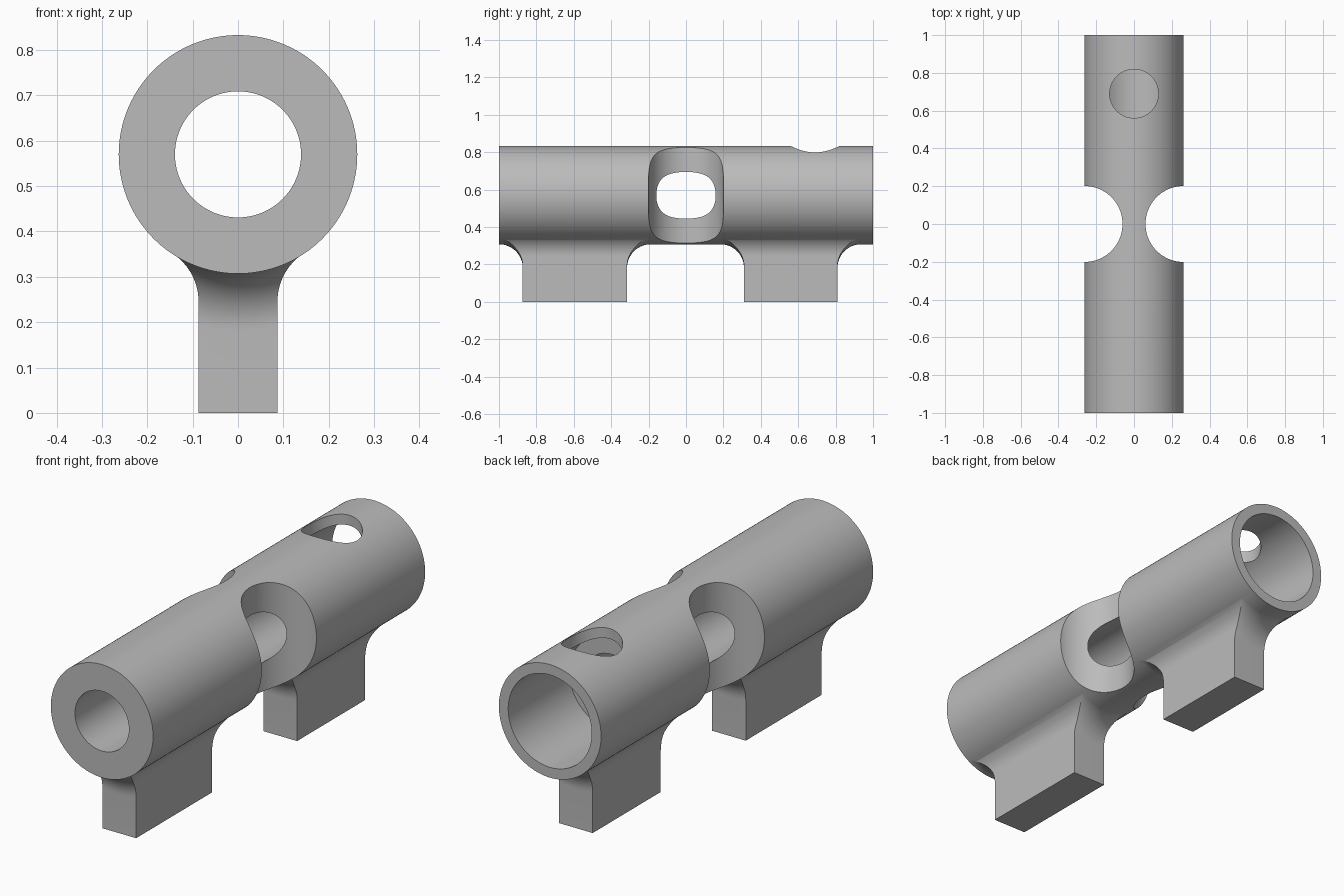
import bpy, bmesh, math
from mathutils import Vector, Matrix

cube = bpy.data.objects.get("Cube")
if cube:
    bpy.data.objects.remove(cube, do_unlink=True)

AXIS_Z, TUBE_R, BORE_R, WIDE_R = 0.57, 0.263, 0.139, 0.215
LEG_HALF, FILLET = 0.087, 0.126
SINK_R = TUBE_R - 0.001      # fillets dip slightly into the tube

grey = bpy.data.materials.new("grey")
grey.use_nodes = True
colour = (0.5, 0.5, 0.5, 1)
grey.diffuse_color = colour
grey.node_tree.nodes["Principled BSDF"].inputs["Base Color"].default_value = colour


def finish(name, bm):
    bmesh.ops.remove_doubles(bm, verts=bm.verts, dist=1e-5)
    bmesh.ops.recalc_face_normals(bm, faces=bm.faces)
    mesh = bpy.data.meshes.new(name)
    bm.to_mesh(mesh)
    bm.free()
    mesh.materials.append(grey)
    obj = bpy.data.objects.new(name, mesh)
    bpy.context.collection.objects.link(obj)
    return obj


def cylinder(name, radius, start, end, segments=128):
    """Round bar between two points."""
    start, end = Vector(start), Vector(end)
    axis = end - start
    turn = Vector((0, 0, 1)).rotation_difference(axis).to_matrix().to_4x4()
    bm = bmesh.new()
    bmesh.ops.create_cone(bm, cap_ends=True, segments=segments, radius1=radius,
                          radius2=radius, depth=axis.length,
                          matrix=Matrix.Translation((start + end) / 2) @ turn)
    return finish(name, bm)


def combine(target, tool, operation):
    """Apply a boolean and drop the tool."""
    mod = target.modifiers.new("cut", 'BOOLEAN')
    mod.operation, mod.object, mod.solver = operation, tool, 'EXACT'
    graph = bpy.context.evaluated_depsgraph_get()
    mesh = bpy.data.meshes.new_from_object(target.evaluated_get(graph))
    target.modifiers.clear()
    target.data = mesh
    bpy.data.objects.remove(tool, do_unlink=True)


def leg_prism(name, y0, y1):
    """Post with flared sides that meet the tube tangentially."""
    reach = SINK_R + FILLET
    cx = LEG_HALF + FILLET
    cz = AXIS_Z - math.sqrt(reach ** 2 - cx ** 2)
    sweep = math.atan2(AXIS_Z - cz, cx)
    half = [(LEG_HALF, 0)]
    for i in range(17):
        a = math.pi - i / 16 * sweep
        # the arc stops where it touches the tube
        a = max(a, math.pi - sweep)
        half.append((cx + FILLET * math.cos(a), cz + FILLET * math.sin(a)))
    outline = half + [(-x, z) for x, z in reversed(half)]
    bm = bmesh.new()
    face = bm.faces.new([bm.verts.new((x, y0, z)) for x, z in outline])
    side = bmesh.ops.extrude_face_region(bm, geom=[face])["geom"]
    moved = [g for g in side if isinstance(g, bmesh.types.BMVert)]
    bmesh.ops.translate(bm, verts=moved, vec=(0, y1 - y0, 0))
    return finish(name, bm)


def leg_spool(y0, y1):
    """Lathed limit around the tube axis that rounds the leg ends."""
    arc = [i / 16 * math.pi / 2 for i in range(17)]
    side = [(SINK_R + FILLET * (1 - math.cos(a)), FILLET * (1 - math.sin(a))) for a in arc]
    side = [(0, FILLET)] + side + [(0.8, 0)]
    points = [(d, y0 - e) for d, e in side] + [(d, y1 + e) for d, e in reversed(side)]
    bm = bmesh.new()
    verts = [bm.verts.new((0, y, AXIS_Z - d)) for d, y in points]
    edges = [bm.edges.new(pair) for pair in zip(verts, verts[1:])]
    bmesh.ops.spin(bm, geom=verts + edges, cent=(0, 0, AXIS_Z), axis=(0, 1, 0),
                   angle=math.tau, steps=128, use_merge=True)
    return finish("leg_spool", bm)


# Tube body
body = cylinder("tube_body", TUBE_R, (0, -1, AXIS_Z), (0, 1, AXIS_Z), 160)

# Two legs blended into the underside
for name, y0, y1 in (("front_leg", -0.873, -0.315), ("back_leg", 0.31, 0.81)):
    leg = leg_prism(name, y0 - FILLET, y1 + FILLET)
    combine(leg, leg_spool(y0, y1), 'INTERSECT')
    combine(body, leg, 'UNION')

# Narrow bore, wider rear bore and top hole
combine(body, cylinder("bore", BORE_R, (0, -1.2, AXIS_Z), (0, 1.2, AXIS_Z)), 'DIFFERENCE')
combine(body, cylinder("rear_bore", WIDE_R, (0, 0.55, AXIS_Z), (0, 1.2, AXIS_Z)), 'DIFFERENCE')
combine(body, cylinder("top_hole", 0.129, (0, 0.69, AXIS_Z), (0, 0.69, 1)), 'DIFFERENCE')

# Round waist notches on both sides
for side in (-1, 1):
    x = side * 0.262
    combine(body, cylinder("notch", 0.201, (x, 0, 0.2), (x, 0, 1)), 'DIFFERENCE')

# Smooth curved walls, keep the rims sharp
bpy.ops.object.select_all(action='DESELECT')
body.select_set(True)
bpy.context.view_layer.objects.active = body
bpy.ops.object.shade_smooth_by_angle(angle=math.radians(25))
